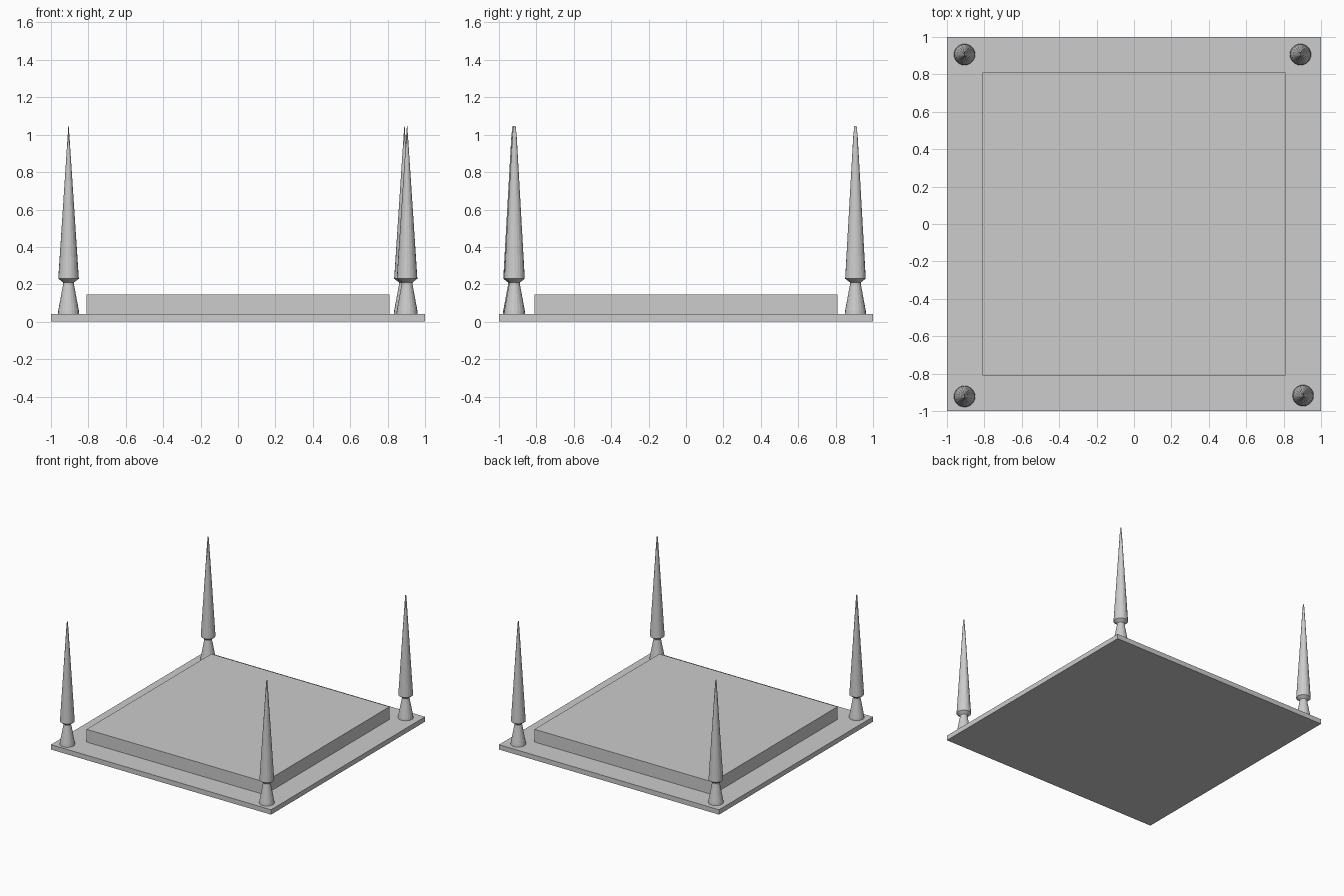
import bpy, bmesh, math

if "Cube" in bpy.data.objects:
    bpy.data.objects.remove(bpy.data.objects["Cube"])

stone = bpy.data.materials.new("light_grey_stone")
stone.diffuse_color = (0.604, 0.604, 0.604, 1.0)
stone.use_nodes = True
stone.node_tree.nodes["Principled BSDF"].inputs["Base Color"].default_value = stone.diffuse_color


def add_object(name, bm, location=(0, 0, 0)):
    bmesh.ops.recalc_face_normals(bm, faces=bm.faces[:])
    mesh = bpy.data.meshes.new(name)
    bm.to_mesh(mesh)
    bm.free()
    mesh.materials.append(stone)
    obj = bpy.data.objects.new(name, mesh)
    obj.location = location
    bpy.context.collection.objects.link(obj)
    return obj


def slab(name, half, z0, z1):
    bm = bmesh.new()
    bmesh.ops.create_cube(bm, size=1)
    for v in bm.verts:
        v.co.x *= 2 * half
        v.co.y *= 2 * half
        v.co.z = z0 if v.co.z < 0 else z1
    return add_object(name, bm)


def spire(name, x, y, sides=20):
    # profile: x radius, y radius, height (the tip narrows to a thin blade)
    profile = [(0.057, 0.057, 0.04), (0.055, 0.055, 0.06), (0.029, 0.029, 0.20),
               (0.029, 0.029, 0.21), (0.055, 0.055, 0.23), (0.005, 0.012, 0.99),
               (0.001, 0.006, 1.047)]
    bm = bmesh.new()
    rings = []
    for rx, ry, z in profile:
        rings.append([bm.verts.new((rx * math.cos(2 * math.pi * i / sides),
                                    ry * math.sin(2 * math.pi * i / sides), z))
                      for i in range(sides)])
    for low, high in zip(rings, rings[1:]):
        for i in range(sides):
            j = (i + 1) % sides
            bm.faces.new((low[i], low[j], high[j], high[i]))
    bm.faces.new(rings[0][::-1])
    bm.faces.new(rings[-1])
    return add_object(name, bm, (x, y, 0))


# Two-step platform
slab("base_slab", 1.0, 0.0, 0.04)
slab("raised_platform", 0.81, 0.04, 0.145)

# Corner spires
spire("front_left_spire", -0.906, -0.922)
spire("front_right_spire", 0.904, -0.917)
spire("back_left_spire", -0.906, 0.906)
spire("back_right_spire", 0.89, 0.906)
